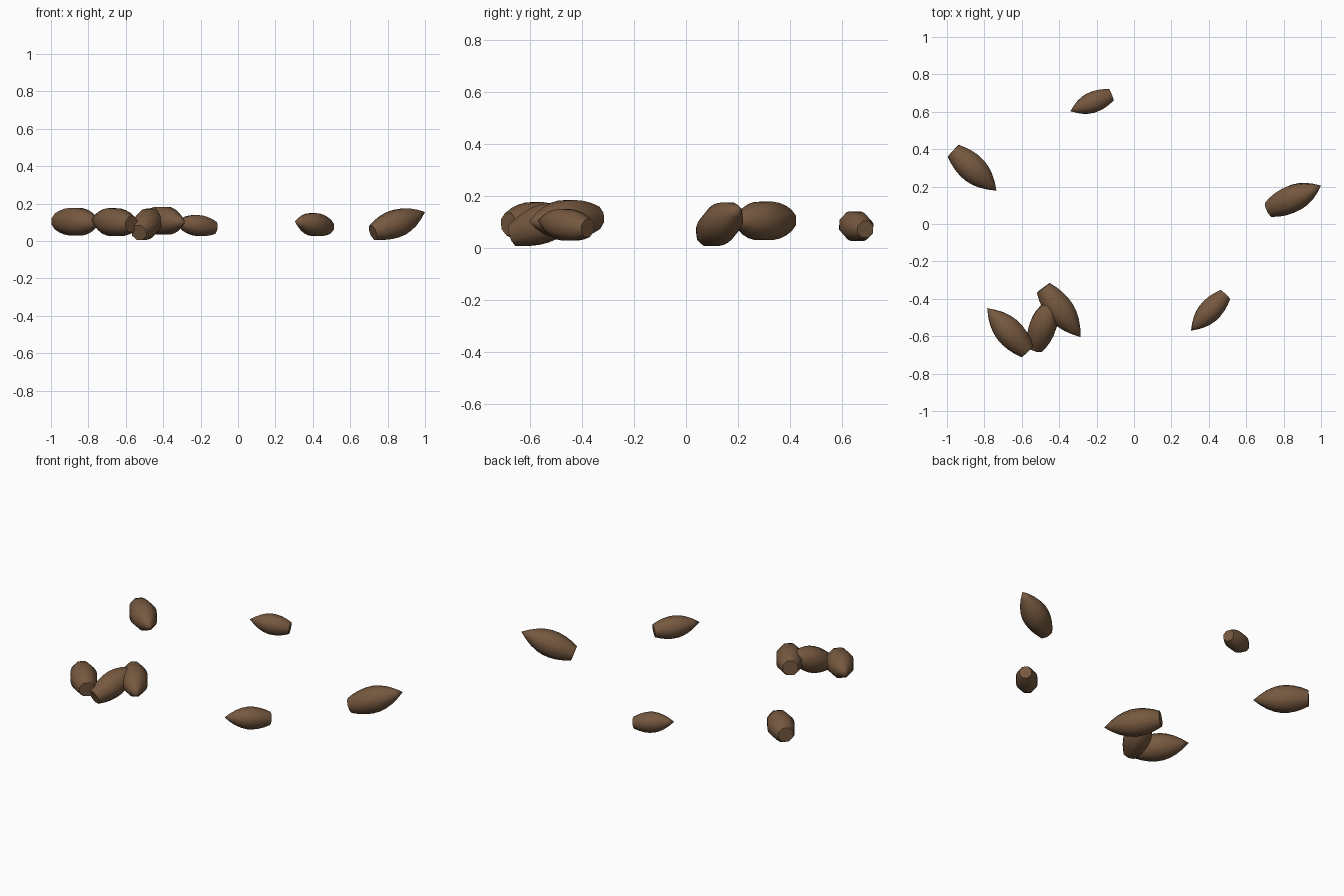
import bpy, bmesh, math
from mathutils import Vector

if "Cube" in bpy.data.objects:
    bpy.data.objects.remove(bpy.data.objects["Cube"])

brown = bpy.data.materials.new("husk_brown")
brown.diffuse_color = (0.18, 0.098, 0.05, 1)
brown.use_nodes = True
brown.node_tree.nodes["Principled BSDF"].inputs["Base Color"].default_value = brown.diffuse_color

SIDES = 8
# (position along axis, radius factor): blunt end to pointed tip
PROFILE = [(0, 0.58), (0.125, 0.79), (0.25, 0.93), (0.375, 1.0), (0.5, 0.99),
           (0.625, 0.88), (0.75, 0.68), (0.875, 0.38)]


def pod(name, blunt, tip, radius):
    """Spindle with a flat blunt end and a pointed tip."""
    blunt, tip = Vector(blunt), Vector(tip)
    axis = tip - blunt
    side = axis.cross(Vector((0, 0, 1))).normalized()
    up = side.cross(axis).normalized()
    bm = bmesh.new()
    rings = []
    for t, f in PROFILE:
        ring = []
        for i in range(SIDES):
            a = 2 * math.pi * (i + 0.5) / SIDES
            off = (side * math.cos(a) + up * math.sin(a)) * radius * f
            ring.append(bm.verts.new(blunt + axis * t + off))
        rings.append(ring)
    apex = bm.verts.new(tip)
    for i in range(SIDES):
        j = (i + 1) % SIDES
        for r0, r1 in zip(rings, rings[1:]):
            bm.faces.new((r0[i], r0[j], r1[j], r1[i]))
        bm.faces.new((rings[-1][i], rings[-1][j], apex))
    bm.faces.new(rings[0])
    bmesh.ops.recalc_face_normals(bm, faces=bm.faces)
    mesh = bpy.data.meshes.new(name)
    bm.to_mesh(mesh)
    bm.free()
    mesh.materials.append(brown)
    ob = bpy.data.objects.new(name, mesh)
    bpy.context.collection.objects.link(ob)
    bpy.context.view_layer.objects.active = ob
    ob.select_set(True)
    bpy.ops.object.shade_smooth_by_angle(angle=math.radians(50))
    ob.select_set(False)


# Scattered pods: blunt end centre, tip, widest radius
pod("pod_left", (-0.967, 0.392, 0.105), (-0.735, 0.178, 0.10), 0.08)
pod("pod_right", (0.722, 0.078, 0.045), (1.0, 0.205, 0.155), 0.077)
pod("pod_front_left", (-0.57, -0.682, 0.09), (-0.785, -0.45, 0.115), 0.08)
pod("pod_cluster_back", (-0.485, -0.342, 0.115), (-0.285, -0.605, 0.10), 0.08)
pod("pod_cluster_leaning", (-0.53, -0.665, 0.045), (-0.43, -0.39, 0.155), 0.077)
pod("pod_front_right", (0.488, -0.378, 0.075), (0.305, -0.57, 0.105), 0.065)
pod("pod_back", (-0.122, 0.69, 0.07), (-0.34, 0.603, 0.10), 0.06)
